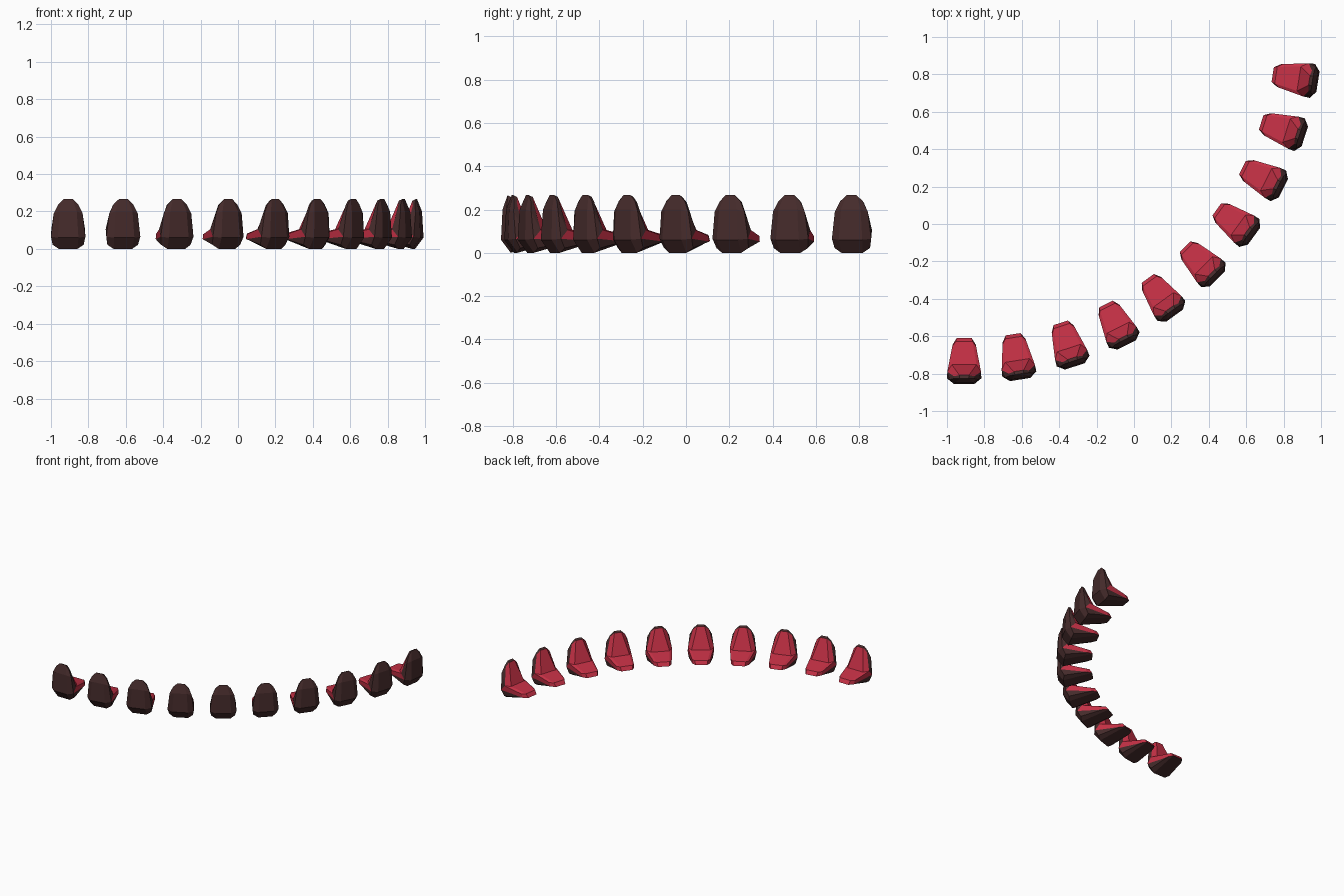
import bpy, bmesh, math

if "Cube" in bpy.data.objects:
    bpy.data.objects.remove(bpy.data.objects["Cube"])

def material(name, rgb):
    m = bpy.data.materials.new(name)
    m.diffuse_color = (*rgb, 1)
    m.use_nodes = True
    m.node_tree.nodes["Principled BSDF"].inputs["Base Color"].default_value = m.diffuse_color
    return m

red = material("red_fabric", (0.56, 0.03, 0.06))
dark = material("dark_shell", (0.06, 0.024, 0.024))

# Seat profile as (y, z, half width): rear underside, back, top, backrest front, crease, cushion tip
INNER = [(-0.07, 0.0, 0.05), (-0.115, 0.06, 0.055), (-0.108, 0.20, 0.046), (-0.085, 0.266, 0.024),
         (-0.068, 0.258, 0.026), (-0.012, 0.105, 0.066), (0.112, 0.082, 0.045), (0.13, 0.055, 0.04)]
# Chamfered side outline of the same profile
OUTER = [(-0.062, 0.022, 0.083), (-0.085, 0.065, 0.092), (-0.092, 0.19, 0.077), (-0.086, 0.238, 0.053),
         (-0.074, 0.233, 0.055), (-0.05, 0.105, 0.09), (0.085, 0.078, 0.064), (0.095, 0.052, 0.062)]
RED_STRIPS = (4, 5, 6)

def make_seat_mesh():
    bm = bmesh.new()
    ring = lambda pts, s: [bm.verts.new((s * w, y, z)) for y, z, w in pts]
    left, right = ring(INNER, -1), ring(INNER, 1)
    n = len(INNER)

    def face(verts, is_red):
        bm.faces.new(verts).material_index = 0 if is_red else 1

    # Central panel running around the profile
    for i in range(n):
        j = (i + 1) % n
        face((left[i], left[j], right[j], right[i]), i in RED_STRIPS)
    # Chamfers and side caps, mirrored
    for s, inner in ((-1, left), (1, right)):
        outer = ring(OUTER, s)
        for i in range(n):
            j = (i + 1) % n
            face((inner[i], inner[j], outer[j], outer[i]), i in RED_STRIPS)
        for idx, is_red in (((2, 3, 4, 5), False), ((1, 2, 5), False),
                            ((1, 5, 6, 7), True), ((0, 1, 7), False)):
            face([outer[k] for k in idx], is_red)
    bmesh.ops.recalc_face_normals(bm, faces=bm.faces)
    me = bpy.data.meshes.new("seat")
    bm.to_mesh(me)
    bm.free()
    me.materials.append(red)
    me.materials.append(dark)
    return me

# Ten seats spread along an arc, all facing its centre
mesh = make_seat_mesh()
RADIUS, CX, CY = 1.80, -0.908, 1.06
for i in range(10):
    a = math.radians(9 * i)
    seat = bpy.data.objects.new(f"seat_{i + 1}", mesh)
    seat.location = (CX + RADIUS * math.sin(a), CY - RADIUS * math.cos(a), 0)
    seat.rotation_euler.z = a
    bpy.context.collection.objects.link(seat)
